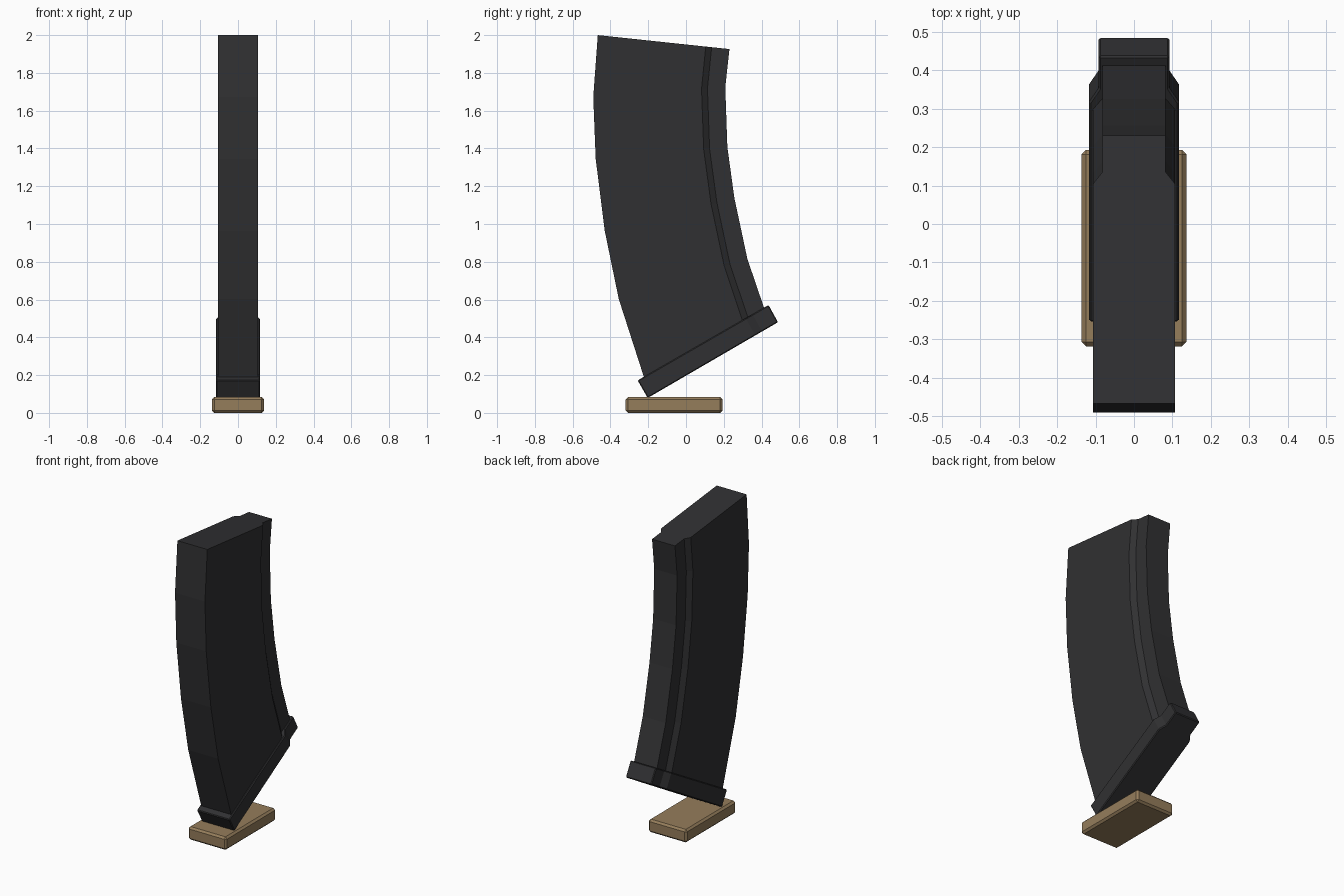
import bpy, bmesh
from mathutils import Vector

if "Cube" in bpy.data.objects:
    bpy.data.objects.remove(bpy.data.objects["Cube"])


def material(name, color):
    m = bpy.data.materials.new(name)
    m.diffuse_color = (*color, 1)
    m.use_nodes = True
    m.node_tree.nodes["Principled BSDF"].inputs["Base Color"].default_value = m.diffuse_color
    return m


def bevel(ob, width):
    b = ob.modifiers.new("edge_bevel", 'BEVEL')
    b.width = width
    b.segments = 1
    b.limit_method = 'ANGLE'
    b.angle_limit = 0.6


def loft(name, stations, half_section, mat):
    """Skin a stepped section between front and rear (y, z) points."""
    bm = bmesh.new()
    section = half_section + [(t, -x) for t, x in reversed(half_section)]
    rings = []
    for front, rear in stations:
        f, r = Vector(front), Vector(rear)
        rings.append([bm.verts.new((x, *f.lerp(r, t))) for t, x in section])
    n = len(section)
    for a, b in zip(rings, rings[1:]):
        for i in range(n):
            j = (i + 1) % n
            bm.faces.new((a[i], a[j], b[j], b[i]))
    bm.faces.new(rings[0])
    bm.faces.new(rings[-1])
    bmesh.ops.recalc_face_normals(bm, faces=bm.faces)
    me = bpy.data.meshes.new(name)
    bm.to_mesh(me)
    bm.free()
    me.materials.append(mat)
    ob = bpy.data.objects.new(name, me)
    bpy.context.collection.objects.link(ob)
    return ob


dark = material("dark_polymer", (0.03, 0.03, 0.032))
tan = material("tan_block", (0.30, 0.205, 0.105))

# Curved body, narrower along its rear spine
body = [((-0.467, 2.0), (0.23, 1.926)),
        ((-0.491, 1.672), (0.208, 1.725)),
        ((-0.478, 1.344), (0.219, 1.407)),
        ((-0.43, 0.963), (0.256, 1.138)),
        ((-0.356, 0.603), (0.325, 0.815)),
        ((-0.21, 0.15), (0.422, 0.53))]
loft("curved_body", body, [(0, 0.107), (0.82, 0.107), (0.865, 0.082), (1, 0.082)], dark)

# Floor plate following the same stepped outline
plate = [((-0.256, 0.172), (0.437, 0.571)),
         ((-0.203, 0.079), (0.487, 0.48))]
ob = loft("floor_plate", plate, [(0, 0.117), (0.825, 0.117), (0.878, 0.092), (1, 0.092)], dark)
bevel(ob, 0.005)

# Loose rectangular block underneath
bpy.ops.mesh.primitive_cube_add(size=1, location=(0, -0.063, 0.042))
ob = bpy.context.object
ob.name = "base_block"
ob.scale = (0.274, 0.512, 0.084)
bpy.ops.object.transform_apply(location=False, rotation=False, scale=True)
ob.data.materials.append(tan)
bevel(ob, 0.012)
